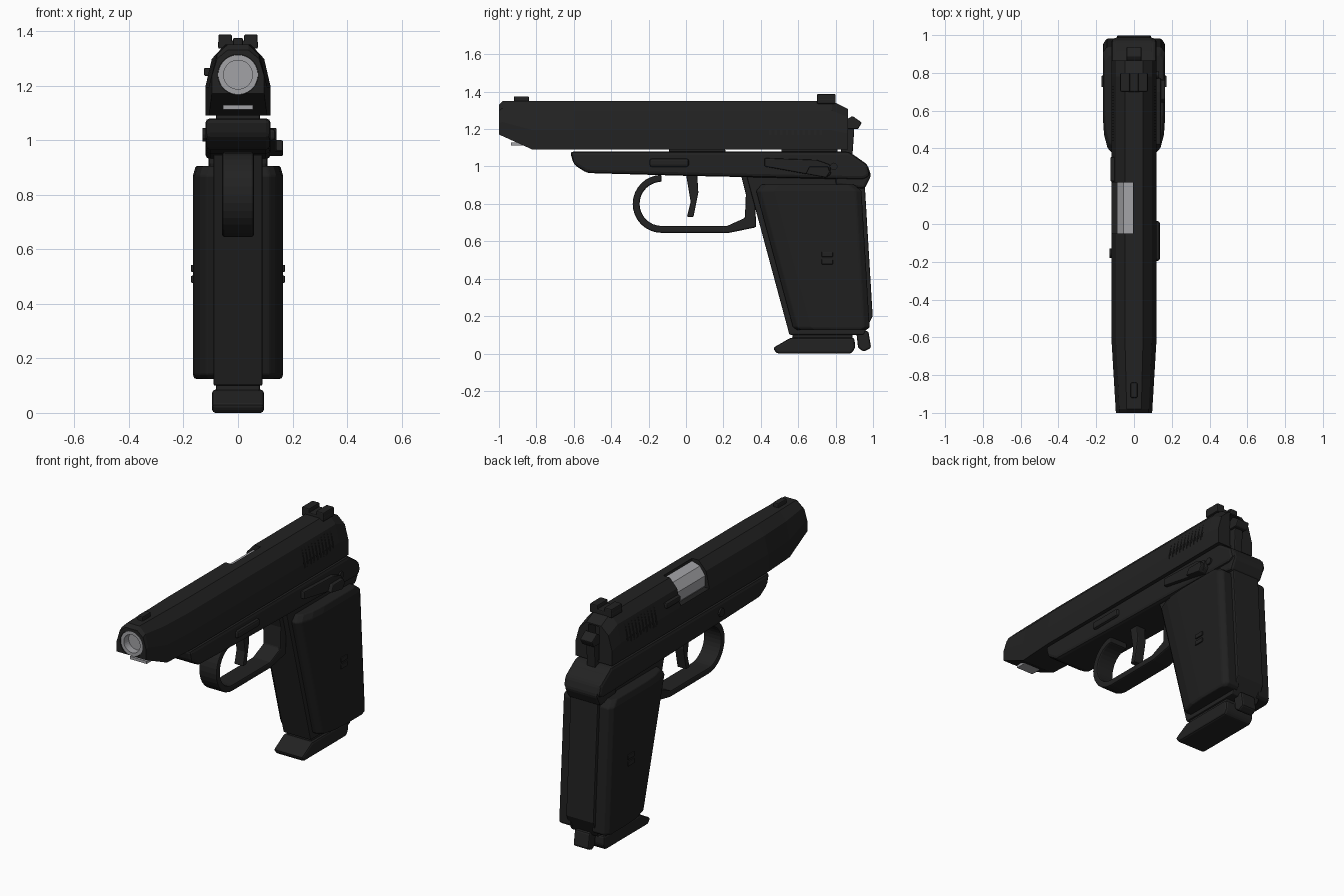
import bpy, bmesh
from math import sin, cos, pi
from mathutils import Matrix, Vector

cube = bpy.data.objects.get("Cube")
if cube:
    bpy.data.objects.remove(cube, do_unlink=True)


def material(name, red, green, blue):
    mat = bpy.data.materials.new(name)
    mat.use_nodes = True
    mat.diffuse_color = (red, green, blue, 1)
    shader = mat.node_tree.nodes["Principled BSDF"]
    shader.inputs["Base Color"].default_value = mat.diffuse_color
    return mat


BLACK = material("blackened steel", 0.016, 0.016, 0.016)
GRIP = material("grip black", 0.014, 0.014, 0.014)
STEEL = material("bare steel", 0.36, 0.36, 0.38)

# Shared levels and widths
RAIL, TOP, BORE = 1.09, 1.35, 1.24
HALF, CORE = 0.12, 0.09
GUARD_TOP = 0.95


def finish(name, bm, mat, bevel=0.0):
    bmesh.ops.recalc_face_normals(bm, faces=bm.faces)
    mesh = bpy.data.meshes.new(name)
    bm.to_mesh(mesh)
    bm.free()
    mesh.materials.append(mat)
    part = bpy.data.objects.new(name, mesh)
    bpy.context.collection.objects.link(part)
    if bevel:
        mod = part.modifiers.new("soft edge", "BEVEL")
        mod.width = bevel
        mod.segments = 2
        mod.limit_method = "ANGLE"
    return part


def loft(name, rings, mat=BLACK, bevel=0.0):
    """Skin a row of equal outlines and close both ends."""
    bm = bmesh.new()
    loops = [[bm.verts.new(point) for point in ring] for ring in rings]
    for near, far in zip(loops, loops[1:]):
        for i in range(len(near)):
            bm.faces.new((near[i - 1], near[i], far[i], far[i - 1]))
    bm.faces.new(loops[0])
    bm.faces.new(loops[-1])
    return finish(name, bm, mat, bevel)


def plate(name, outline, half, middle=0.0, mat=BLACK, bevel=0.006):
    """Side outline of (y, z) points given a thickness along x."""
    sides = (middle - half, middle + half)
    return loft(name, [[(x, y, z) for y, z in outline] for x in sides], mat, bevel)


def add_block(bm, centre, size, turn=0.0):
    place = Matrix.Translation(centre) @ Matrix.Rotation(turn, 4, "Y")
    bmesh.ops.create_cube(bm, size=1, matrix=place @ Matrix.Diagonal(Vector(size).to_4d()))


def block(name, centre, size, mat=BLACK, bevel=0.006):
    bm = bmesh.new()
    add_block(bm, centre, size)
    return finish(name, bm, mat, bevel)


def arc(across, up, radius, start, turn, steps):
    angles = [start + turn * i / steps for i in range(steps + 1)]
    return [(across + radius * cos(a), up + radius * sin(a)) for a in angles]


def tube(name, radius, front, back, mat=STEEL, sides=32):
    ring = arc(0, BORE, radius, pi / sides, 2 * pi, sides)[:-1]
    return loft(name, [[(x, y, z) for x, z in ring] for y in (front, back)], mat)


def cut(part, cutter):
    cutter.hide_render = True
    cutter.hide_viewport = True
    mod = part.modifiers.new("cut", "BOOLEAN")
    mod.solver = "EXACT"
    mod.object = cutter


# Slide: one cross-section that narrows and rises towards the nose
half_section = [(1, 0), (1, 0.4), (0.8, 0.8), (0.4, 1)]
section = half_section + [(-x, z) for x, z in reversed(half_section)]
rings = []
for y in (-1, -0.98, -0.82, -0.6, 0.78, 0.865):
    width = HALF * (1 - max(0, -y - 0.6) / 2)
    bottom = RAIL + max(0, -y - 0.82) * 0.45
    top = TOP - max(0, y - 0.78) / 2 - max(0, -y - 0.98)
    rings.append([(x * width, y, bottom + z * (top - bottom)) for x, z in section])
slide = loft("slide", rings)

cut(slide, tube("muzzle_cutter", 0.074, -1.1, -0.9))
cut(slide, block("port_cutter", (-0.1, 0.085, 1.3), (0.19, 0.27, 0.2), bevel=0))
cut(slide, block("hammer_slot_cutter", (0, 0.9, 1.2), (0.07, 0.2, 0.2), bevel=0))

# Grip grooves on both flanks of the slide
bm = bmesh.new()
for side in (-1, 1):
    for i in range(10):
        add_block(bm, (side * 0.117, 0.45 + i * 0.03, BORE), (0.02, 0.013, 0.14), side * -0.17)
cut(slide, finish("groove_cutter", bm, BLACK))

# Barrel: muzzle with recessed bore, chamber in the port, guide rod tip
muzzle = tube("barrel_muzzle", 0.073, -0.995, -0.89)
cut(muzzle, tube("bore_cutter", 0.053, -1.1, -0.95))
tube("barrel_chamber", 0.096, -0.055, 0.225, sides=10)
block("guide_rod_tip", (0, -0.9, 1.12), (0.11, 0.07, 0.016), STEEL, bevel=0)

# Sights
block("front_sight", (0, -0.88, TOP), (0.036, 0.08, 0.05))
block("rear_sight_base", (0, 0.75, TOP), (0.146, 0.1, 0.03))
for side in (-1, 1):
    block("rear_sight_post", (side * 0.047, 0.75, 1.365), (0.05, 0.1, 0.045))

# Frame with its rails
plate("frame", [(-0.62, 1.08), (-0.6, 1.01), (-0.53, 0.965), (0, GUARD_TOP), (0.95, 0.93),
                (0.985, GUARD_TOP), (0.97, 1.01), (0.87, 1.08)], HALF, bevel=0.018)
for y in (0.06, 0.66):
    block("slide_rail", (0, y, 1.08), (0.16, 0.3, 0.03))


# Grip core between two leaning edges
def grip_front(z):
    return 0.61 - 0.27 * z


def grip_back(z):
    return 1.01 - 0.06 * z


core = [(grip_front(z) - 0.03, z) for z in (GUARD_TOP, 0.1)]
core += [(0.95, 0.1)] + [(grip_back(z), z) for z in (0.2, GUARD_TOP)]
plate("grip_core", core, CORE)
plate("tang", [(0.8, 1.05), (0.9, 1.06), (0.97, 1.01), (0.99, GUARD_TOP), (0.955, 0.88), (0.8, 0.9)],
      0.108, bevel=0.015)

# Grip panels, mirrored, each with an elliptic front swell
for side, label in ((1, "left"), (-1, "right")):
    rings = []
    for z, inset in ((0.125, 0.02), (0.14, 0), (0.87, 0), (0.905, 0.04)):
        front, back = grip_front(z) + inset, grip_back(z) - 0.02 - inset
        outline = [(0.07, front)]
        for step in range(4):
            angle = step * pi / 6
            outline.append((0.115 + 0.05 * sin(angle), front + 0.19 * (1 - cos(angle))))
        outline += [(0.165, back - 0.03), (0.145, back), (0.07, back)]
        rings.append([(side * (x - inset / 4), y, z) for x, y in outline])
    loft(label + "_grip_panel", rings, GRIP, 0.006)
    for z in (0.49, 0.53):
        block(label + "_grip_screw", (side * 0.16, 0.755, z), (0.024, 0.06, 0.026), bevel=0.003)

# Trigger guard: a bow of even thickness joined to a rear post
bow, middle = -0.13, 0.8
guard = arc(bow, middle, 0.155, pi / 2, pi, 16)
guard += [(0.23, 0.645), (0.375, 0.675), (0.365, GUARD_TOP), (0.295, GUARD_TOP), (0.32, 0.85), (0.315, 0.725),
          (0.22, 0.682)]
guard += arc(bow, middle, 0.118, -pi / 2, -pi, 16)
plate("trigger_guard", guard, 0.058, bevel=0.008)
plate("trigger", [(0, 0.96), (0.06, 0.96), (0.066, 0.86), (0.04, 0.73), (0.005, 0.73), (0.025, 0.81)], 0.03)

# Hammer
plate("hammer", [(0.83, 1.06), (0.89, 1.06), (0.9, 1.2), (0.87, 1.25), (0.83, 1.15)], 0.028)
plate("hammer_spur", [(0.86, 1.2), (0.92, 1.2), (0.94, 1.235), (0.89, 1.27), (0.865, 1.255)], 0.04)

# Controls: stop and safety on the left, pin and extractor on the right
block("slide_stop", (HALF, -0.09, 1.02), (0.034, 0.21, 0.045), bevel=0.012)
plate("safety_lever", [(0.42, 1), (0.64, 0.96), (0.75, 0.94), (0.775, 0.96), (0.77, 1.01), (0.7, 1.035),
                       (0.42, 1.045)], 0.022, HALF)
plate("safety_thumb_piece", [(0.64, 0.96), (0.75, 0.94), (0.77, 0.97), (0.76, 1), (0.66, 1)], 0.02, 0.145)
plate("safety_pivot", arc(0.79, 1, 0.02, 0, 2 * pi, 12)[:-1], 0.01, HALF, bevel=0)
plate("cross_pin", arc(-0.155, 1.02, 0.025, 0, 2 * pi, 12)[:-1], 0.01, -HALF, bevel=0)
block("extractor", (-0.1, 0.29, 1.25), (0.05, 0.13, 0.03))

# Magazine with floor plate, and its catch
block("magazine_body", (0, 0.73, 0.1), (0.16, 0.32, 0.05))
plate("magazine_floor_plate", [(0.465, 0.03), (0.485, 0), (0.885, 0), (0.905, 0.03), (0.9, 0.085),
                               (0.56, 0.085)], 0.095, bevel=0.012)
plate("magazine_catch", [(0.91, 0.12), (0.975, 0.12), (0.99, 0.03), (0.95, 0.01), (0.92, 0.03)], 0.05, bevel=0.01)
